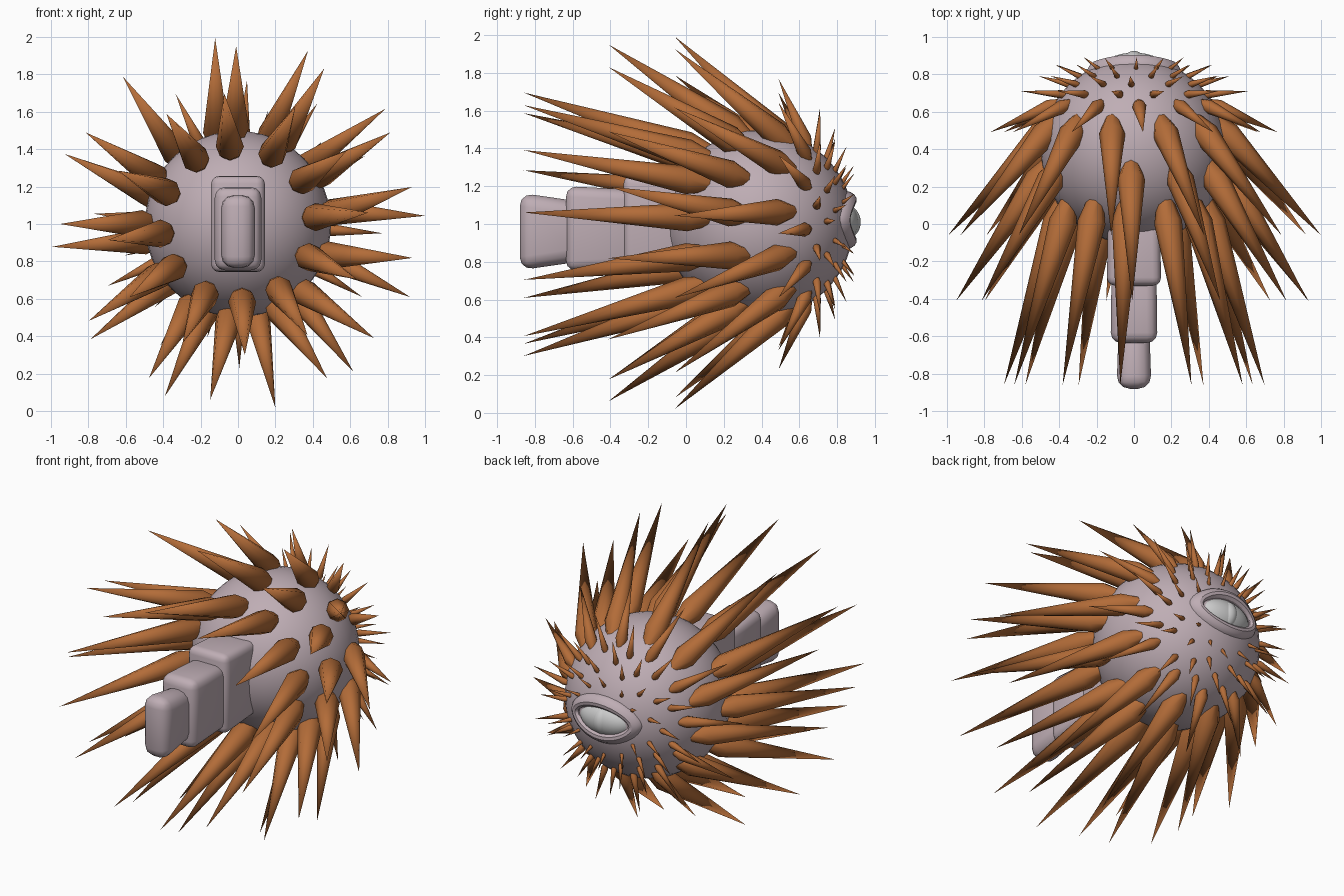
import bpy, bmesh, math, random
from mathutils import Vector, Matrix

if "Cube" in bpy.data.objects:
    bpy.data.objects.remove(bpy.data.objects["Cube"])

random.seed(4)


def mat(name, rgb):
    m = bpy.data.materials.new(name)
    m.diffuse_color = (*rgb, 1)
    m.use_nodes = True
    m.node_tree.nodes["Principled BSDF"].inputs["Base Color"].default_value = m.diffuse_color
    return m


skin = mat("skin", (0.52, 0.42, 0.46))
quill = mat("quill", (0.45, 0.15, 0.04))


def finish(name, bm, material=None, angle=30):
    bmesh.ops.recalc_face_normals(bm, faces=bm.faces[:])
    me = bpy.data.meshes.new(name)
    bm.to_mesh(me)
    bm.free()
    ob = bpy.data.objects.new(name, me)
    bpy.context.collection.objects.link(ob)
    if material:
        me.materials.append(material)
    bpy.ops.object.select_all(action='DESELECT')
    ob.select_set(True)
    bpy.context.view_layer.objects.active = ob
    bpy.ops.object.shade_smooth_by_angle(angle=math.radians(angle))
    return ob


def ellipsoid(name, loc, size, material=None):
    bm = bmesh.new()
    bmesh.ops.create_uvsphere(bm, u_segments=40, v_segments=24, radius=1,
                              matrix=Matrix.LocRotScale(Vector(loc), None, Vector(size)))
    return finish(name, bm, material)


# round body
ellipsoid("body", (0, 0.39, 1), (0.497, 0.497, 0.497), skin)


# stepped snout blocks, each tapering toward the body
def block(name, y0, y1, half_x, z0, z1, taper, bevel):
    bm = bmesh.new()
    bmesh.ops.create_cube(bm, size=1)
    mid = (z0 + z1) / 2
    for v in bm.verts:
        k = taper if v.co.y > 0 else 1
        v.co = (v.co.x * 2 * half_x * (k + 1) / 2, y1 if v.co.y > 0 else y0,
                mid + v.co.z * (z1 - z0) * k)
    bmesh.ops.bevel(bm, geom=bm.edges[:], offset=bevel, segments=3,
                    profile=0.5, affect='EDGES')
    return finish(name, bm, skin, 40)


block("snout_base", -0.33, 0.1, 0.145, 0.74, 1.26, 0.9, 0.045)
block("snout_middle", -0.635, -0.27, 0.125, 0.75, 1.20, 0.92, 0.055)
block("snout_tip", -0.88, -0.54, 0.093, 0.755, 1.165, 0.76, 0.07)


# spines: spindle with a short blunt root and a long point
def add_spine(bm, root, tip, r, sides=8):
    axis = tip - root
    rot = axis.to_track_quat('Z', 'Y')
    length = axis.length
    rings = []
    for t, k in ((0, 0.5), (0.14, 1.0)):
        rings.append([bm.verts.new(root + rot @ Vector((
            r * k * math.cos(a), r * k * math.sin(a), t * length)))
            for a in (2 * math.pi * i / sides for i in range(sides))])
    end = bm.verts.new(tip)
    bm.faces.new(rings[0])
    for i in range(sides):
        j = (i + 1) % sides
        bm.faces.new((rings[0][i], rings[0][j], rings[1][j], rings[1][i]))
        bm.faces.new((rings[1][i], rings[1][j], end))


def polar(deg, radius, y):
    a = math.radians(deg)
    return Vector((radius * math.cos(a), y, 1 + radius * math.sin(a)))


def spine_ring(name, angles, base, tip, r, root_angles=None):
    bm = bmesh.new()
    for deg, root_deg in zip(angles, root_angles or angles):
        add_spine(bm, polar(root_deg, *base), polar(deg, *tip), r)
    return finish(name, bm, quill, 50)


def even(offset, n=12):
    return [offset + i * 360 / n + random.uniform(-3, 3) for i in range(n)]


# (radius, y) of roots and tips, front to back
front = [96, 64, 34, 5, -25, -58, -87, -115, -146, -173, 156, 123]
second = [90.6, 61, 31, 12, -11, -40, -60, -99, -120, -147, 180, 149]
second_roots = [92, 61, 31, 5, -22, -48, -66, -94, -120, -147, 180, 151]
third = [97, 68, 38, 2.5, -23, -52, -78.5, -113, -142, -173, 158, 128]
third_roots = [106, 71, 41, 9, -20, -50, -78, -109, -139, -168, 163, 133]
spine_ring("spines_front", front, (0.37, 0.15), (0.70, -0.86), 0.075)
spine_ring("spines_second", second, (0.44, 0.34), (0.95, -0.41), 0.074, second_roots)
spine_ring("spines_third", third, (0.42, 0.57), (1.0, -0.06), 0.070, third_roots)
spine_ring("spines_fourth", even(88), (0.40, 0.65), (0.77, 0.49), 0.038)
spine_ring("spines_fifth", even(103), (0.37, 0.69), (0.63, 0.71), 0.022)
spine_ring("spines_sixth", even(90), (0.33, 0.74), (0.51, 0.79), 0.018)
spine_ring("spines_seventh", even(105), (0.28, 0.78), (0.43, 0.85), 0.015)
spine_ring("spines_rear", [d for d in even(90) if abs(math.sin(math.radians(d))) > 0.4],
           (0.21, 0.82), (0.31, 0.89), 0.012)

# almond-shaped lid around the rear eye, wrapped on the body
bm = bmesh.new()
n, m = 48, 12
loops = []
for i in range(n):
    a = 2 * math.pi * i / n
    c, s = math.cos(a), math.sin(a)
    loop = []
    for j in range(m):
        b = 2 * math.pi * j / m
        out = 0.04 * math.cos(b)
        x = (0.215 + out) * c
        z = (0.115 + out) * s * (0.75 + 0.25 * abs(s))
        y = 0.39 + math.sqrt(0.48 ** 2 - x * x - z * z) + 0.048 * math.sin(b)
        loop.append(bm.verts.new((x, y, 1.02 + z)))
    loops.append(loop)
for i in range(n):
    p, q = loops[i], loops[(i + 1) % n]
    for j in range(m):
        k = (j + 1) % m
        bm.faces.new((p[j], p[k], q[k], q[j]))
finish("eye_lid", bm, skin)

# grey eyeball and raised slit pupil
ellipsoid("eyeball", (0, 0.82, 1.01), (0.18, 0.095, 0.105))
ellipsoid("pupil", (0, 0.84, 1.01), (0.065, 0.085, 0.092))
